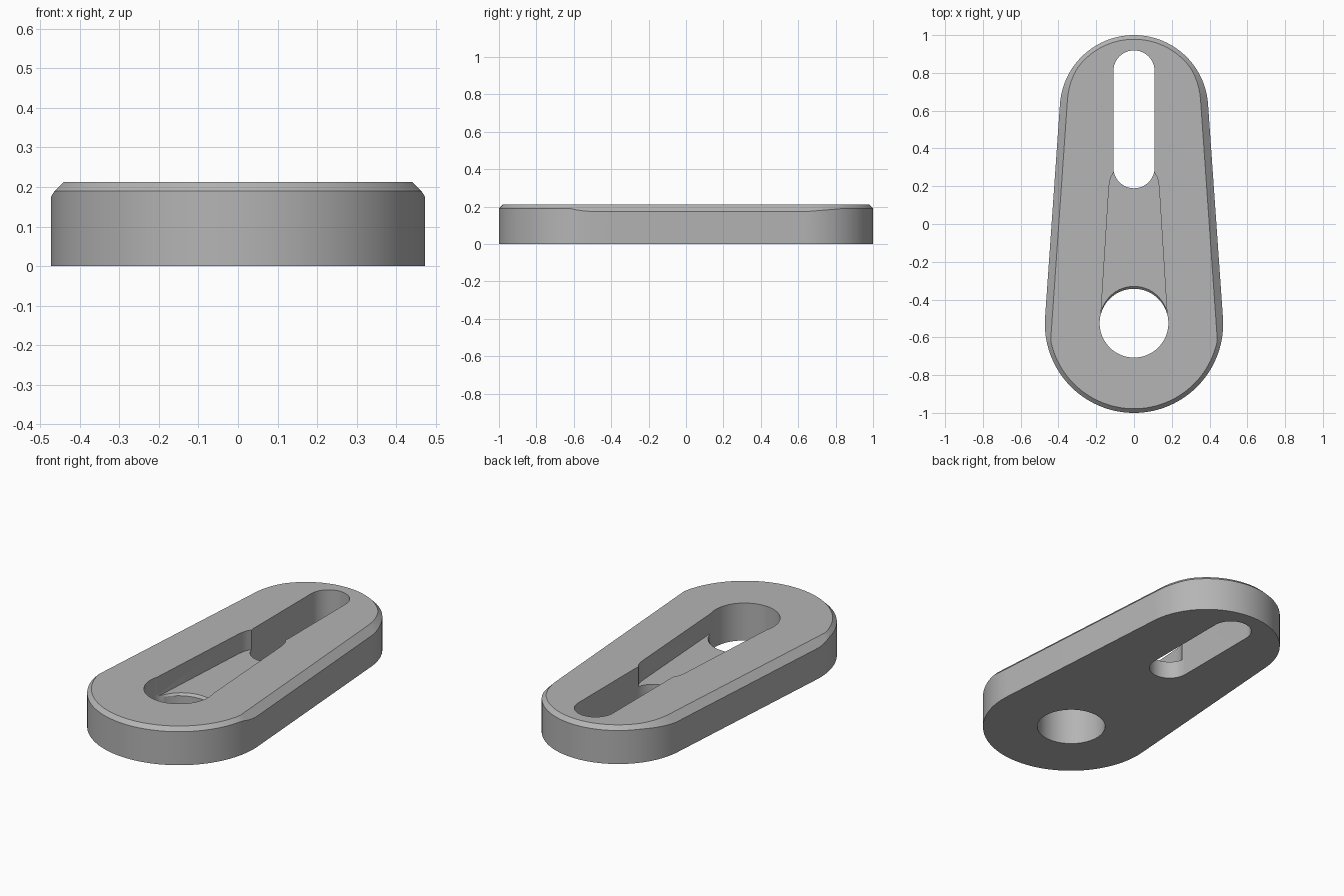
import bpy, bmesh
from math import sin, cos, asin, pi, radians

if "Cube" in bpy.data.objects:
    bpy.data.objects.remove(bpy.data.objects["Cube"])

HEIGHT, FLOOR = 0.212, 0.1
NEAR_Y, NEAR_R = -0.528, 0.472
FAR_Y, FAR_R = 0.607, 0.393
HOLE_Y, HOLE_R = -0.525, 0.182
END_CUT, SIDE_CUT = 0.022, 0.038
TILT = asin((NEAR_R - FAR_R) / (FAR_Y - NEAR_Y))

grey = bpy.data.materials.new("plain grey")
grey.use_nodes = True
grey.diffuse_color = (0.46, 0.46, 0.46, 1)
grey.node_tree.nodes["Principled BSDF"].inputs["Base Color"].default_value = grey.diffuse_color


def loft(name, rings):
    """Solid through rings of equal point count, capped at both ends."""
    bm = bmesh.new()
    loops = [[bm.verts.new(p) for p in ring] for ring in rings]
    n = len(loops[0])
    for low, high in zip(loops, loops[1:]):
        for i in range(n):
            j = (i + 1) % n
            bm.faces.new((low[i], low[j], high[j], high[i]))
    bm.faces.new(loops[0][::-1])
    bm.faces.new(loops[-1])
    bmesh.ops.recalc_face_normals(bm, faces=bm.faces)
    mesh = bpy.data.meshes.new(name)
    bm.to_mesh(mesh)
    bm.free()
    mesh.materials.append(grey)
    obj = bpy.data.objects.new(name, mesh)
    bpy.context.collection.objects.link(obj)
    return obj


def arc(cy, r, start, end, steps):
    angles = [start + (end - start) * i / steps for i in range(steps + 1)]
    return [(r * cos(a), cy + r * sin(a)) for a in angles]


def prism(name, points, z0, z1):
    return loft(name, [[(x, y, z) for x, y in points] for z in (z0, z1)])


# Tapered plate: bevel is wide along the sides and narrow round the ends
outer, mid, top = [], [], []


def add_end(cy, r, start, end, bevel):
    steps = 64
    for i in range(steps + 1):
        a = start + (end - start) * i / steps
        cut = bevel(min(a - start, end - a), r)
        outer.append((r * cos(a), cy + r * sin(a), 0))
        mid.append((r * cos(a), cy + r * sin(a), HEIGHT - cut))
        top.append(((r - cut) * cos(a), cy + (r - cut) * sin(a), HEIGHT))


def near_bevel(a, r):
    return max(END_CUT, r - (r - SIDE_CUT) / max(cos(a), 0.1))


def far_bevel(a, r):
    t = min(max((a - radians(3)) / radians(30), 0), 1)
    return SIDE_CUT + (END_CUT - SIDE_CUT) * t


add_end(FAR_Y, FAR_R, TILT, pi - TILT, far_bevel)
add_end(NEAR_Y, NEAR_R, pi - TILT, 2 * pi + TILT, near_bevel)
plate = loft("keyhole_plate", [outer, mid, top])

# Round hole and long slot go right through
hole = prism("hole_cutter", arc(HOLE_Y, HOLE_R, 0, 2 * pi, 96)[:-1], -0.1, 0.4)
slot = prism("slot_cutter", arc(0.81, 0.109, 0, pi, 32)
             + arc(0.298, 0.109, pi, 2 * pi, 32), -0.1, 0.4)

# Tapered recess joins them, with rounded shoulders at the slot
half = [(0.178, HOLE_Y), (0.133, 0.19), (0.129, 0.225), (0.12, 0.252), (0.107, 0.275)]
recess = prism("recess_cutter", half + [(-x, y) for x, y in reversed(half)], FLOOR, 0.4)

# Sloped lip where the recess floor meets the hole
lip_arc = arc(HOLE_Y, HOLE_R - 0.003, 0, pi, 48)
lip = loft("lip_cutter", [[(x, y + z - FLOOR + 0.016, z) for x, y in lip_arc]
                          for z in (FLOOR - 0.02, FLOOR + 0.01)])

bpy.context.view_layer.objects.active = plate
for cutter in (hole, slot, recess, lip):
    cutter.hide_render = True
    mod = plate.modifiers.new(cutter.name, "BOOLEAN")
    mod.operation, mod.solver, mod.object = "DIFFERENCE", "EXACT", cutter
    bpy.ops.object.modifier_apply(modifier=mod.name)
    bpy.data.objects.remove(cutter)

bpy.ops.object.select_all(action="DESELECT")
plate.select_set(True)
bpy.ops.object.shade_smooth_by_angle(angle=radians(25))
